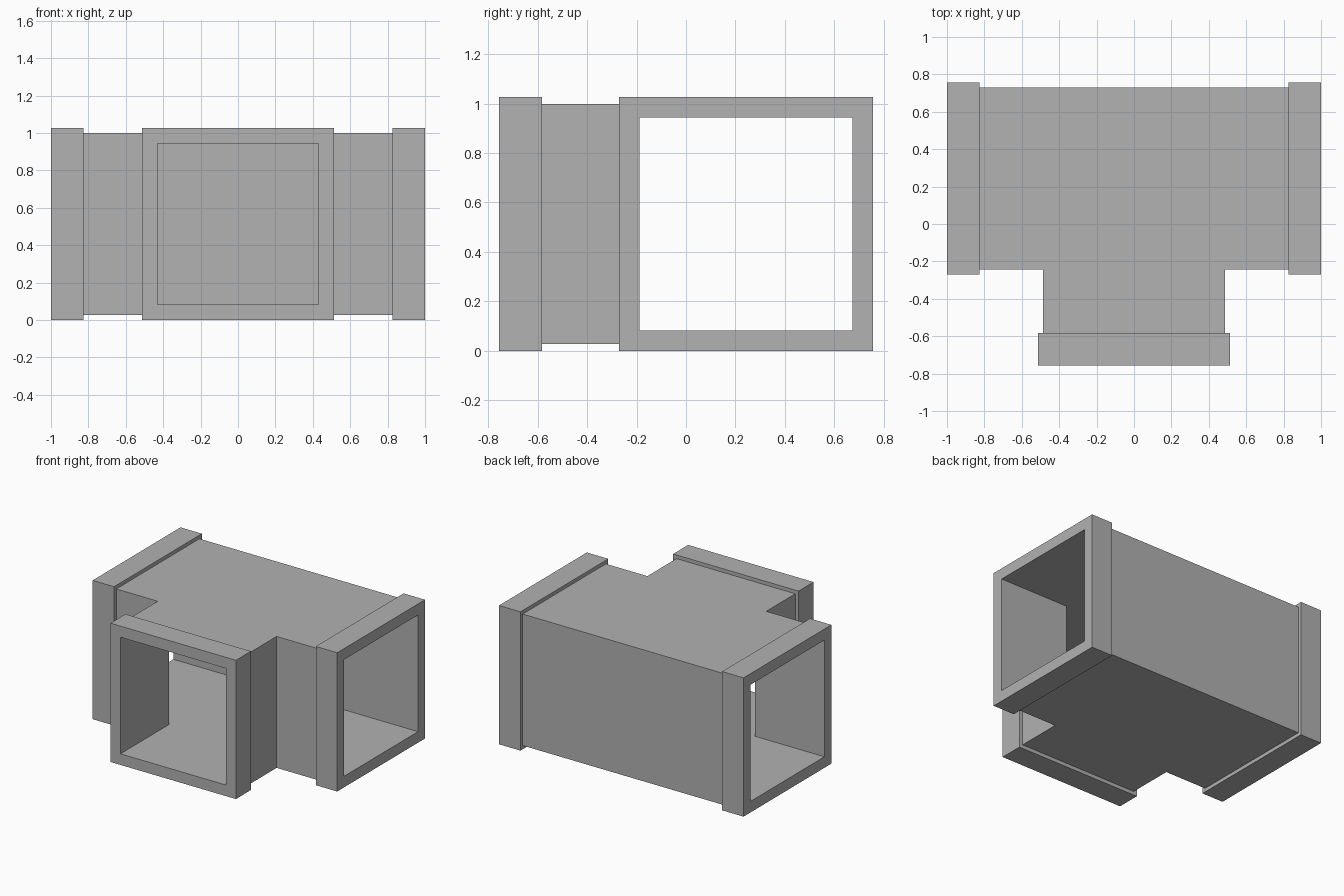
import bpy
import bmesh

if "Cube" in bpy.data.objects:
    bpy.data.objects.remove(bpy.data.objects["Cube"], do_unlink=True)

# Duct centre line, and half widths of the three nested square sections
CY, CZ = 0.243, 0.515
BORE, WALL, RIM = 0.431, 0.486, 0.513
FRONT = -0.757
RIM_DEPTH = 0.175

grey = bpy.data.materials.new("duct grey")
grey.use_nodes = True
colour = (0.445, 0.445, 0.445, 1)
grey.diffuse_color = colour
grey.node_tree.nodes["Principled BSDF"].inputs["Base Color"].default_value = colour


def prism(name, outline, half):
    """Extrude a plan outline vertically about the centre line."""
    bm = bmesh.new()
    base = bm.faces.new([bm.verts.new((x, y, CZ - half)) for x, y in outline])
    ext = bmesh.ops.extrude_face_region(bm, geom=[base])
    top = [v for v in ext["geom"] if isinstance(v, bmesh.types.BMVert)]
    bmesh.ops.translate(bm, verts=top, vec=(0, 0, 2 * half))
    bmesh.ops.recalc_face_normals(bm, faces=bm.faces)
    mesh = bpy.data.meshes.new(name)
    bm.to_mesh(mesh)
    bm.free()
    mesh.materials.append(grey)
    obj = bpy.data.objects.new(name, mesh)
    bpy.context.collection.objects.link(obj)
    return obj


def tee(name, half, end, front):
    """Tee-shaped square section: straight run along x, branch to the front."""
    right = [(half, front), (half, CY - half), (end, CY - half), (end, CY + half)]
    left = [(-x, y) for x, y in reversed(right)]
    return prism(name, right + left, half)


def block(name, x0, x1, y0, y1):
    return prism(name, [(x0, y0), (x1, y0), (x1, y1), (x0, y1)], RIM)


def combine(target, tool, operation):
    mod = target.modifiers.new(operation.lower(), "BOOLEAN")
    mod.operation, mod.solver, mod.object = operation, "EXACT", tool
    bpy.context.view_layer.objects.active = target
    bpy.ops.object.modifier_apply(modifier=mod.name)
    bpy.data.objects.remove(tool, do_unlink=True)


# Main tee body, stopping inside the rims
duct = tee("duct_tee", WALL, 1 - RIM_DEPTH / 2, FRONT + RIM_DEPTH / 2)

# Raised rims on the three open ends
rims = [
    block("left_rim", 1 - RIM_DEPTH, 1, CY - RIM, CY + RIM),
    block("right_rim", -1, RIM_DEPTH - 1, CY - RIM, CY + RIM),
    block("front_rim", -RIM, RIM, FRONT, FRONT + RIM_DEPTH),
]
for rim in rims:
    combine(duct, rim, "UNION")

# Hollow square bore through all three ends
combine(duct, tee("bore", BORE, 1.2, FRONT - 0.2), "DIFFERENCE")

# Rest on the ground
for v in duct.data.vertices:
    v.co.z += RIM - CZ
